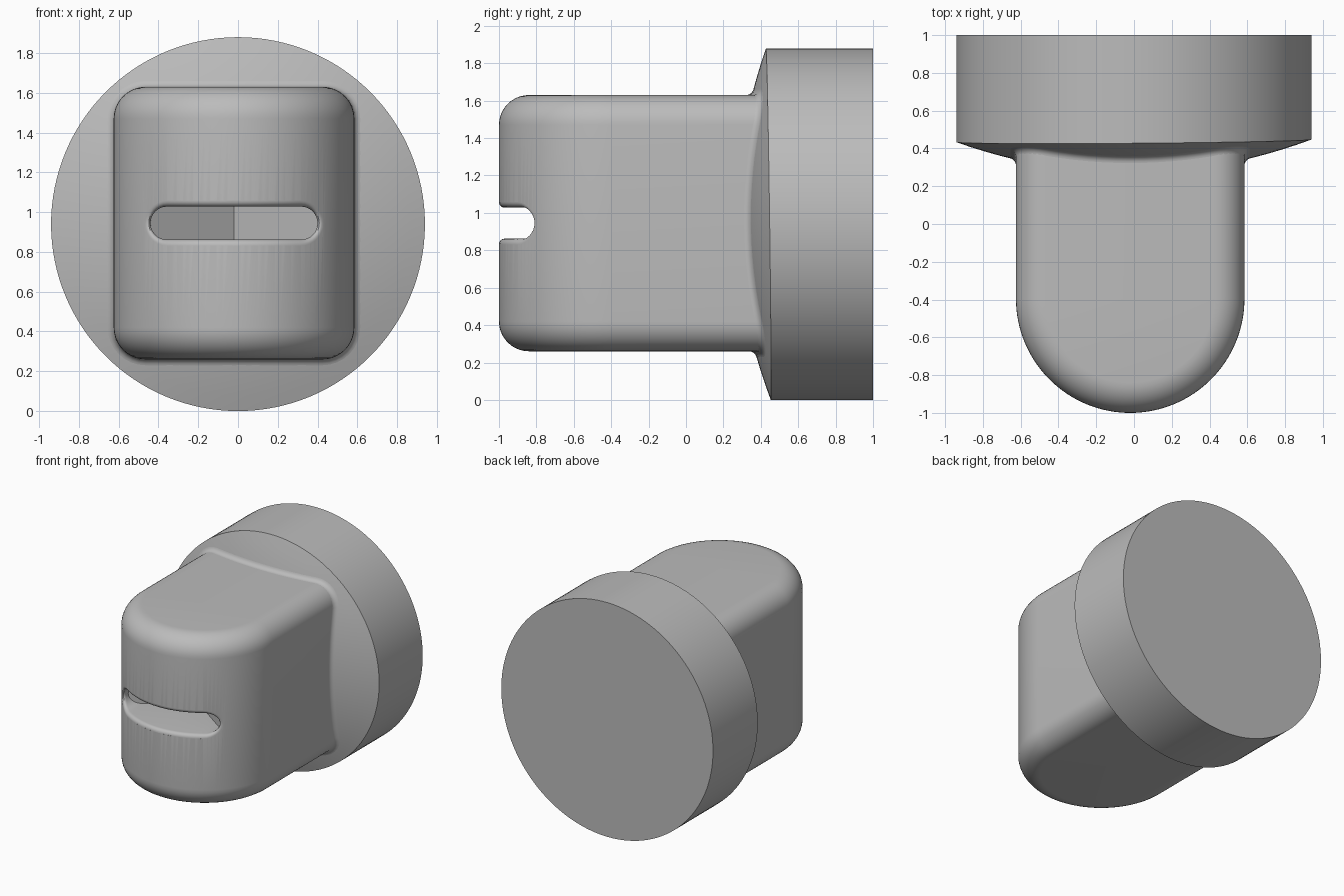
import bpy, bmesh
from math import sin, cos, pi, sqrt

cube = bpy.data.objects.get("Cube")
if cube:
    bpy.data.objects.remove(cube, do_unlink=True)

CX, CZ = -0.02, 0.945          # centre of the grip
HX, HZ = 0.605, 0.685          # half width and half height of the grip
ARC_Y = -0.395                 # centre of the rounded nose
ROUND = 0.16                   # edge rounding of the grip
DISC_R, DISC_Z = 0.94, 0.94

grey = bpy.data.materials.new("plain grey")
grey.use_nodes = True
colour = (0.5, 0.5, 0.5, 1)
grey.diffuse_color = colour
grey.node_tree.nodes["Principled BSDF"].inputs["Base Color"].default_value = colour


def dome(x, z):
    """Depth of the gently domed front of the disc."""
    return 0.27 + ((x + 0.02) ** 2 + (z - 0.975) ** 2) / 5.2


def loft(name, rings, caps=(), open_sheet=False):
    """Join equal rings of points with quads; caps are lists of (ring, indices)."""
    bm = bmesh.new()
    loops = [[bm.verts.new(p) for p in ring] for ring in rings]
    n = len(loops[0])
    for a, b in zip(loops, loops[1:]):
        for i in range(n):
            j = (i + 1) % n
            bm.faces.new((a[i], a[j], b[j], b[i]))
    for ring, indices in caps:
        bm.faces.new([loops[ring][i] for i in indices])
    bmesh.ops.recalc_face_normals(bm, faces=bm.faces)
    if open_sheet:
        bm.normal_update()
        if sum(f.normal.y for f in bm.faces) > 0:
            bmesh.ops.reverse_faces(bm, faces=bm.faces)
    mesh = bpy.data.meshes.new(name)
    bm.to_mesh(mesh)
    bm.free()
    mesh.materials.append(grey)
    obj = bpy.data.objects.new(name, mesh)
    bpy.context.collection.objects.link(obj)
    return obj


def smooth(obj):
    bpy.ops.object.select_all(action="DESELECT")
    obj.select_set(True)
    bpy.context.view_layer.objects.active = obj
    bpy.ops.object.shade_smooth_by_angle(angle=pi / 6)


# Round base disc: domed front, straight rim, flat back
N = 128


def disc_ring(r, y=None):
    pts = []
    for i in range(N):
        x, z = r * cos(2 * pi * i / N), DISC_Z + r * sin(2 * pi * i / N)
        pts.append((x, dome(x, z) if y is None else y, z))
    return pts


rings = [disc_ring(DISC_R * k / 12) for k in range(1, 13)] + [disc_ring(DISC_R, 1)]
base_disc = loft("base_disc", rings, [(0, range(N)), (len(rings) - 1, range(N))])
smooth(base_disc)


# Grip: round-nosed outline stacked upward, rounded at top and bottom
def nose_ring(inset, z):
    r = HX - inset
    pts = [(CX - r * cos(pi * i / 64), ARC_Y - r * sin(pi * i / 64), z) for i in range(65)]
    return pts + [(CX + r, 0.6, z), (CX - r, 0.6, z)]


steps = [pi / 2 * k / 10 for k in range(11)]
lower = [(ROUND * (1 - sin(t)), HZ - ROUND * (1 - cos(t))) for t in steps]
rings = [nose_ring(e, CZ - h) for e, h in lower]
rings += [nose_ring(e, CZ + h) for e, h in reversed(lower)]
count = len(rings[0])
grip = loft("grip", rings, [(0, range(count)), (len(rings) - 1, range(count))])

# Slot cutter: long rounded mouth with a flared lip and a V-shaped floor
SLOT_L, SLOT_R, LIP = 0.337, 0.083, 0.03


def slot_outline(grow):
    r = SLOT_R + grow
    left = [(-SLOT_L - r * cos(pi / 2 * k / 8), r * sin(pi / 2 * k / 8)) for k in range(9)]
    middle = [(SLOT_L * (k / 8 - 1), r) for k in range(1, 16)]
    right = [(-x, h) for x, h in reversed(left)]
    top = left + middle + right
    return top + [(x, -h) for x, h in reversed(top[1:-1])]


def slot_ring(grow, depth):
    r = HX - depth
    return [(CX + x, ARC_Y - sqrt(r * r - x * x), CZ + h) for x, h in slot_outline(grow)]


rings = [slot_ring(LIP, -0.04)]
for t in [pi / 2 * k / 6 for k in range(7)]:
    rings.append(slot_ring(LIP * (1 - sin(t)), LIP * (1 - cos(t))))
rings.append([(CX + x, -0.47 - 0.7 * abs(x), CZ + h) for x, h in slot_outline(0)])
total = len(rings[0])
half = total // 2
strips = [(0, 1, total - 1), (half - 1, half, half + 1)]
strips += [(i, i + 1, total - i - 1, total - i) for i in range(1, half - 1)]
caps = [(k, s) for k in (0, len(rings) - 1) for s in strips]
cutter = loft("slot_cutter", rings, caps)
cutter.hide_render = True

cut = grip.modifiers.new("slot", "BOOLEAN")
cut.operation = "DIFFERENCE"
cut.solver = "EXACT"
cut.object = cutter
bpy.ops.object.select_all(action="DESELECT")
grip.select_set(True)
bpy.context.view_layer.objects.active = grip
bpy.ops.object.modifier_apply(modifier=cut.name)
bpy.data.objects.remove(cutter, do_unlink=True)
smooth(grip)


# Small concave fillet where the grip meets the dome
def fillet_ring(grow, rise):
    pts = []
    r = ROUND + grow
    corners = [(1, 1), (-1, 1), (-1, -1), (1, -1)]
    for q, (sx, sz) in enumerate(corners):
        for k in range(9):
            a = pi / 2 * (q + k / 8)
            pts.append((CX + sx * (HX - ROUND) + r * cos(a), CZ + sz * (HZ - ROUND) + r * sin(a)))
    # Extra points along the straight sides so the strip follows the dome
    dense = []
    for i, (x, z) in enumerate(pts):
        x2, z2 = pts[(i + 1) % len(pts)]
        parts = 12 if i % 9 == 8 else 1
        dense += [(x + (x2 - x) * k / parts, z + (z2 - z) * k / parts) for k in range(parts)]
    return [(x, dome(x, z) - rise, z) for x, z in dense]


S = 0.03
arc = [pi / 2 * k / 6 for k in range(7)]
fillet = loft("grip_fillet", [fillet_ring(S * (1 - sin(t)), S * (1 - cos(t))) for t in arc],
              open_sheet=True)
smooth(fillet)
